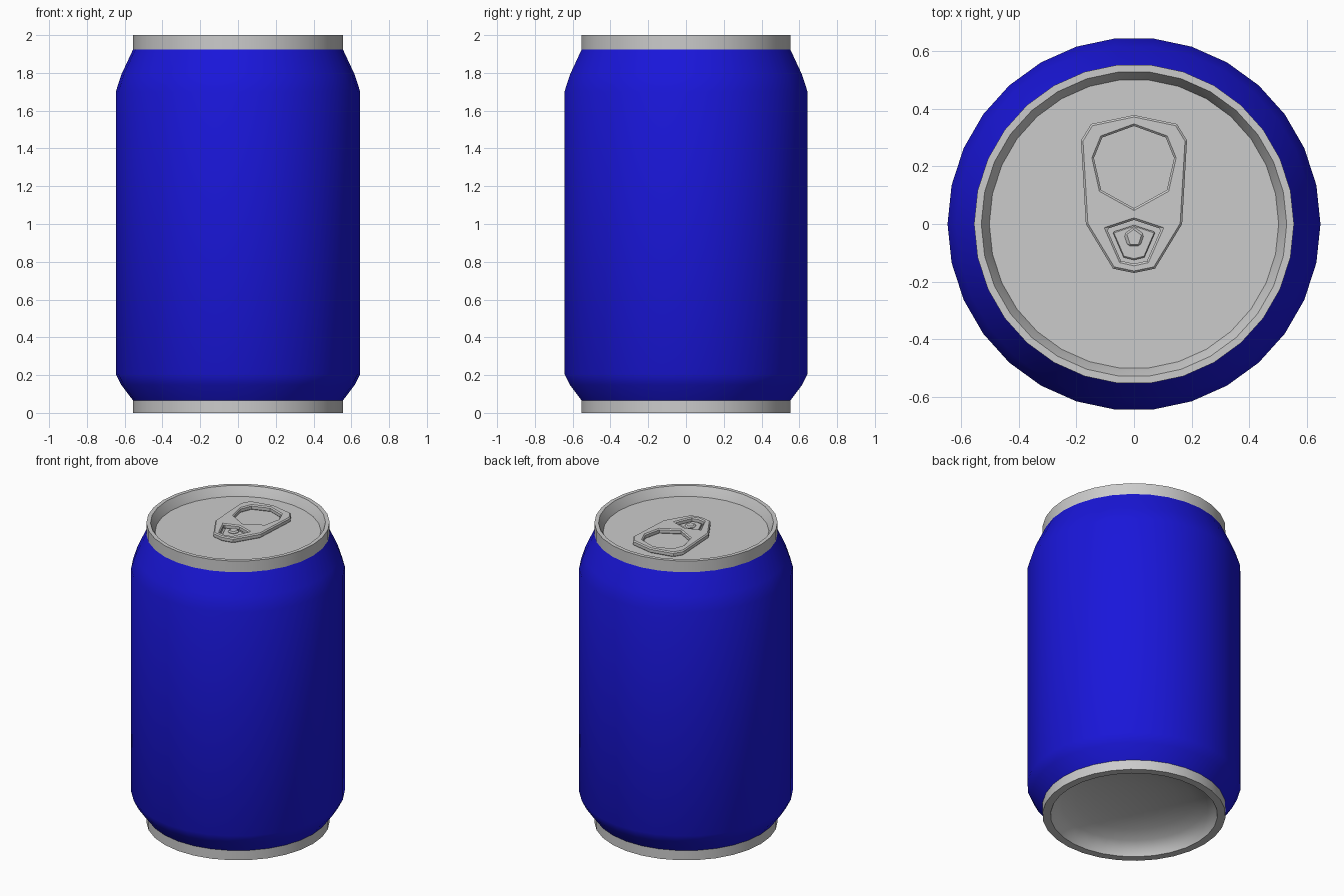
import bpy, bmesh, math

if "Cube" in bpy.data.objects:
    bpy.data.objects.remove(bpy.data.objects["Cube"])

SIDES = 30


def finish(bm, name, angle=None, color=None):
    bmesh.ops.recalc_face_normals(bm, faces=bm.faces)
    me = bpy.data.meshes.new(name)
    bm.to_mesh(me)
    bm.free()
    ob = bpy.data.objects.new(name, me)
    bpy.context.collection.objects.link(ob)
    if color:
        mat = bpy.data.materials.new(name + "_paint")
        mat.diffuse_color = color
        mat.use_nodes = True
        mat.node_tree.nodes["Principled BSDF"].inputs["Base Color"].default_value = mat.diffuse_color
        me.materials.append(mat)
    if angle:
        bpy.ops.object.select_all(action='DESELECT')
        ob.select_set(True)
        bpy.context.view_layer.objects.active = ob
        bpy.ops.object.shade_smooth_by_angle(angle=math.radians(angle))
    return ob


def lathe(name, profile, angle, color=None):
    """Spin (radius, z) points around the z axis."""
    bm = bmesh.new()
    vs = [bm.verts.new((r, 0, z)) for r, z in profile]
    es = [bm.edges.new(p) for p in zip(vs, vs[1:])]
    bmesh.ops.spin(bm, geom=vs + es, cent=(0, 0, 0), axis=(0, 0, 1),
                   angle=math.tau, steps=SIDES, use_duplicate=False)
    bmesh.ops.remove_doubles(bm, verts=bm.verts, dist=1e-4)
    return finish(bm, name, angle, color)


def mirrored(half):
    """Close a right-hand outline, listed top to bottom, across x = 0."""
    return half + [(-x, y) for x, y in reversed(half) if x > 0]


def plate(name, loops, z0, z1, bevel):
    """Flat plate; loops after the first become holes."""
    bm = bmesh.new()
    edges = []
    for pts in loops:
        vs = [bm.verts.new((x, y, z0)) for x, y in pts]
        edges += [bm.edges.new((vs[i - 1], vs[i])) for i in range(len(vs))]
    bmesh.ops.triangle_fill(bm, edges=edges, use_beauty=True)
    ext = bmesh.ops.extrude_face_region(bm, geom=bm.faces[:], use_keep_orig=True)
    bmesh.ops.translate(bm, vec=(0, 0, z1 - z0),
                        verts=[g for g in ext["geom"] if isinstance(g, bmesh.types.BMVert)])
    ob = finish(bm, name)
    mod = ob.modifiers.new("edge_bevel", 'BEVEL')
    mod.width = bevel
    mod.segments = 1
    mod.limit_method = 'ANGLE'
    mod.angle_limit = math.radians(60)
    return ob


# Painted side wall with tapered shoulders
lathe("can_body", [(0.555, 0.065), (0.618, 0.148), (0.647, 0.205), (0.647, 1.70),
                   (0.618, 1.79), (0.555, 1.925)], 45, (0.01, 0.008, 0.7, 1))

# Top rim and sunken lid
lathe("top_rim_and_lid", [(0.555, 1.925), (0.555, 2.0), (0.53, 2.0), (0.51, 1.96),
                          (0.502, 1.94), (0, 1.94)], 20)

# Base rim with a domed underside
dome = [(0.506 * math.cos(t), 0.15 * math.sin(t))
        for t in [math.pi / 2 * i / 6 for i in range(6)]] + [(0, 0.15)]
lathe("base_rim_and_dome", [(0.555, 0.065), (0.555, 0)] + dome, 40)

# Pull tab with finger hole and rivet opening
outline = mirrored([(0, 0.378), (0.149, 0.347), (0.184, 0.29), (0.167, 0),
                    (0.073, -0.155), (0, -0.17)])
finger_hole = mirrored([(0, 0.34), (0.11, 0.30), (0.139, 0.229), (0.114, 0.118), (0, 0.055)])
rivet_hole = mirrored([(0, 0.014), (0.094, -0.017), (0.045, -0.128), (0, -0.138)])
plate("pull_tab", [outline, finger_hole, rivet_hole], 1.938, 1.972, 0.007)

# Recessed tongue inside the rivet opening
tongue = mirrored([(0, -0.004), (0.074, -0.028), (0.036, -0.116), (0, -0.125)])
plate("tab_tongue", [tongue], 1.938, 1.955, 0.004)

# Five-sided rivet
pentagon = [(0.037 * math.sin(math.tau * i / 5), -0.047 + 0.037 * math.cos(math.tau * i / 5))
            for i in range(5)]
plate("rivet", [pentagon], 1.95, 1.968, 0.008)
